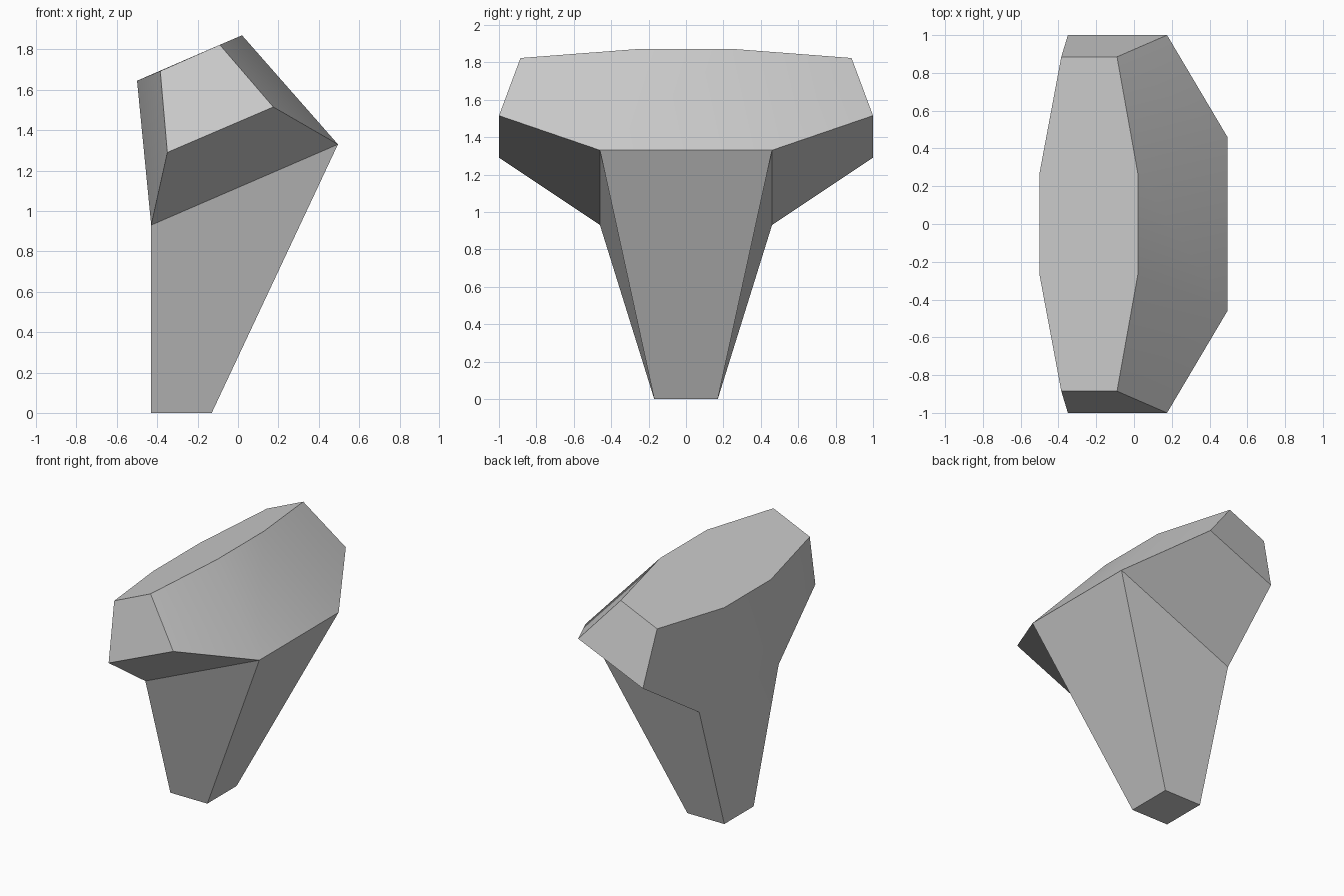
import bpy, bmesh, math

cube = bpy.data.objects.get("Cube")
if cube:
    bpy.data.objects.remove(cube, do_unlink=True)

# Single flat grey
grey = bpy.data.materials.new("plain_grey")
grey.use_nodes = True
colour = (0.6, 0.6, 0.6, 1)
grey.diffuse_color = colour
grey.node_tree.nodes["Principled BSDF"].inputs["Base Color"].default_value = colour

# Outline levels: half depth, then (x, z) of the right and left edge
LEVELS = [
    (0.17, (-0.43, 0.00), (-0.13, 0.00)),    # foot
    (0.46, (-0.43, 0.93), (0.495, 1.33)),    # shoulder
    (1.00, (-0.35, 1.29), (0.175, 1.515)),   # wing tip
    (0.885, (-0.385, 1.693), (-0.09, 1.823)),  # rim
    (0.27, (-0.50, 1.645), (0.02, 1.87)),    # crown
]
FOOT, SHOULDER, TIP, RIM, CROWN = range(len(LEVELS))

bm = bmesh.new()
v = {}
for i, (depth, *edges) in enumerate(LEVELS):
    for side, (x, z) in enumerate(edges):
        for sign in (-1, 1):
            v[i, side, sign] = bm.verts.new((x, sign * depth, z))


def face(*keys):
    bm.faces.new([v[k] for k in keys])


# Walls running round each end: stem side, wing underside, wing end
for s in (-1, 1):
    for a, b in ((FOOT, SHOULDER), (SHOULDER, TIP), (TIP, RIM)):
        face((a, 0, s), (a, 1, s), (b, 1, s), (b, 0, s))
    # Wing panels on both broad sides
    for side in (0, 1):
        face(*[(i, side, s) for i in (SHOULDER, TIP, RIM, CROWN)])

# Stem and centre panels on both broad sides
for side in (0, 1):
    for a, b in ((FOOT, SHOULDER), (SHOULDER, CROWN)):
        face((a, side, -1), (a, side, 1), (b, side, 1), (b, side, -1))

# Sole and sloping octagonal top
face((FOOT, 0, -1), (FOOT, 1, -1), (FOOT, 1, 1), (FOOT, 0, 1))
face((RIM, 0, -1), (RIM, 1, -1), (CROWN, 1, -1), (CROWN, 1, 1),
     (RIM, 1, 1), (RIM, 0, 1), (CROWN, 0, 1), (CROWN, 0, -1))
bmesh.ops.recalc_face_normals(bm, faces=bm.faces[:])

mesh = bpy.data.meshes.new("winged_block")
bm.to_mesh(mesh)
bm.free()
mesh.materials.append(grey)
block = bpy.data.objects.new("winged_block", mesh)
bpy.context.collection.objects.link(block)

# Soft shading across the gently bent sides only
bpy.ops.object.select_all(action="DESELECT")
block.select_set(True)
bpy.context.view_layer.objects.active = block
bpy.ops.object.shade_smooth_by_angle(angle=math.radians(30))
